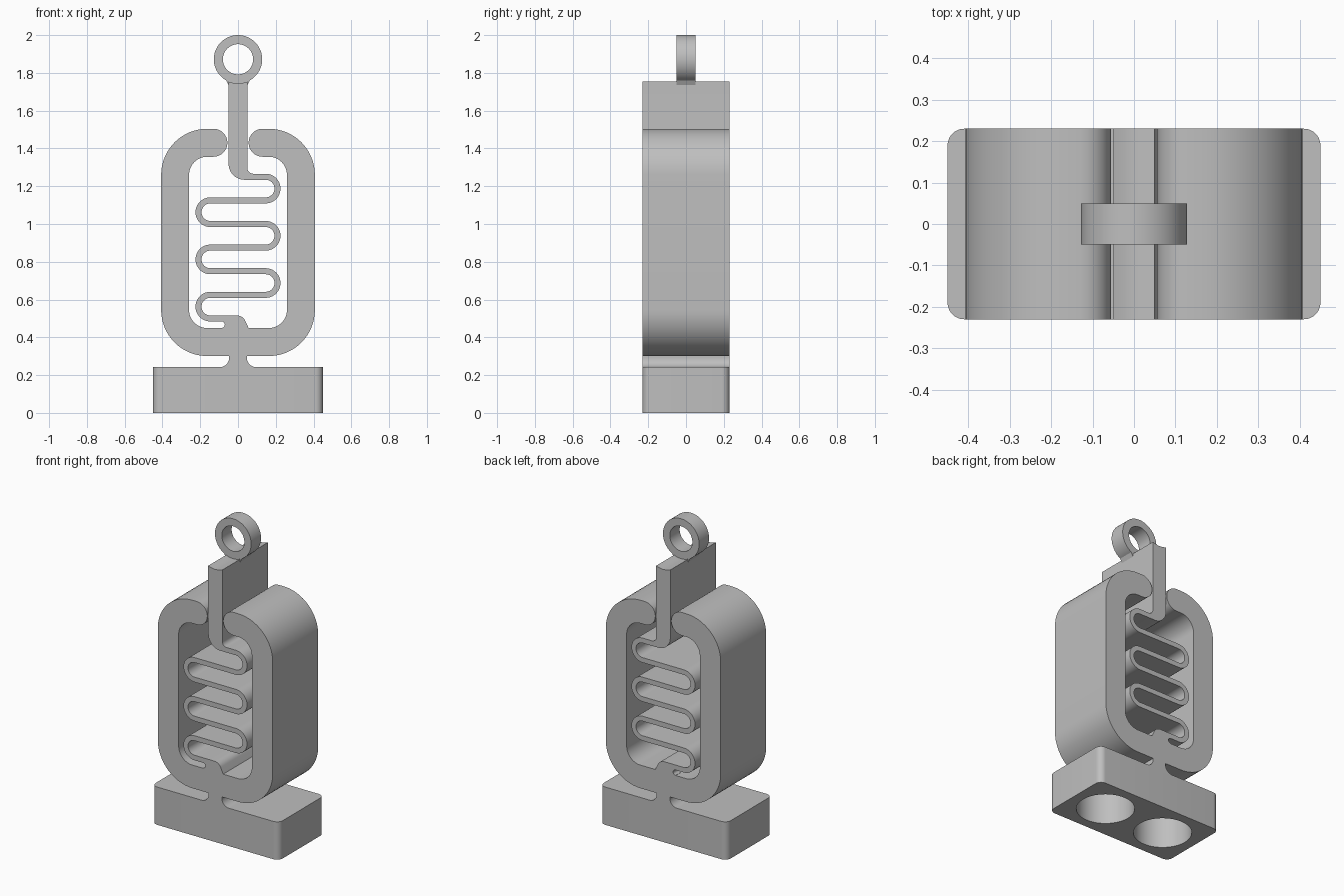
import bpy, bmesh, math
from mathutils import Vector, Matrix

if "Cube" in bpy.data.objects:
    bpy.data.objects.remove(bpy.data.objects["Cube"])

grey = bpy.data.materials.new("plain_grey")
grey.use_nodes = True
grey.diffuse_color = (0.52, 0.52, 0.52, 1)
grey.node_tree.nodes["Principled BSDF"].inputs["Base Color"].default_value = (0.52, 0.52, 0.52, 1)

DEPTH = 0.23      # half depth of the body
RING_Z = 1.872
RING_R = 0.128


def rounded(corners, closed=True, steps=10):
    """Replace each (a, b, radius) corner with a fillet arc."""
    pts = [Vector(c[:2]) for c in corners]
    out = []
    n = len(pts)
    for i, c in enumerate(corners):
        r = c[2] if len(c) > 2 else 0
        if r == 0 or (not closed and i in (0, n - 1)):
            out.append(pts[i])
            continue
        u = (pts[i - 1] - pts[i]).normalized()
        v = (pts[(i + 1) % n] - pts[i]).normalized()
        half = u.angle(v) / 2
        centre = pts[i] + (u + v).normalized() * (r / math.sin(half))
        start = pts[i] + u * (r / math.tan(half)) - centre
        end = pts[i] + v * (r / math.tan(half)) - centre
        sweep = start.angle_signed(end)
        for k in range(steps + 1):
            out.append(centre + Matrix.Rotation(-sweep * k / steps, 2) @ start)
    return [p for i, p in enumerate(out) if (p - out[i - 1]).length > 1e-5]


def strip(path, half, round_ends=False):
    """Outline of a band that follows an open path."""
    left, right = [], []
    for i, p in enumerate(path):
        d = (path[min(i + 1, len(path) - 1)] - path[max(i - 1, 0)]).normalized()
        side = Vector((-d.y, d.x)) * half
        left.append(p + side)
        right.append(p - side)

    def cap(centre, start):
        if not round_ends:
            return []
        return [centre + Matrix.Rotation(-math.pi * k / 16, 2) @ (start - centre)
                for k in range(1, 16)]
    return left + cap(path[-1], left[-1]) + right[::-1] + cap(path[0], right[0])


def finish(name, bm):
    bmesh.ops.recalc_face_normals(bm, faces=bm.faces)
    mesh = bpy.data.meshes.new(name)
    bm.to_mesh(mesh)
    bm.free()
    obj = bpy.data.objects.new(name, mesh)
    bpy.context.collection.objects.link(obj)
    mesh.materials.append(grey)
    return obj


def prism(name, outline, low, high, upright=True):
    """Extrude an outline along y (upright) or along z."""
    bm = bmesh.new()
    place = (lambda p: (p.x, low, p.y)) if upright else (lambda p: (p.x, p.y, low))
    face = bm.faces.new([bm.verts.new(place(p)) for p in outline])
    moved = bmesh.ops.extrude_face_region(bm, geom=[face], use_keep_orig=True)
    shift = Vector((0, high - low, 0)) if upright else Vector((0, 0, high - low))
    bmesh.ops.translate(bm, vec=shift,
                        verts=[g for g in moved["geom"] if isinstance(g, bmesh.types.BMVert)])
    return finish(name, bm)


def circle(x, y, r, n=64):
    return [Vector((x + r * math.cos(math.tau * k / n), y + r * math.sin(math.tau * k / n)))
            for k in range(n)]


def smooth(obj):
    bpy.ops.object.select_all(action='DESELECT')
    obj.select_set(True)
    bpy.context.view_layer.objects.active = obj
    bpy.ops.object.shade_smooth_by_angle(angle=math.radians(30))


parts = []

# Base block with two round pockets underneath
base = prism("base", rounded([(-0.45, -DEPTH, 0.04), (0.45, -DEPTH, 0.04),
                              (0.45, DEPTH, 0.04), (-0.45, DEPTH, 0.04)]), 0, 0.242, False)
for x in (-0.217, 0.217):
    cutter = prism("pocket_cutter", circle(x, 0, 0.17), -0.05, 0.205, False)
    cutter.hide_render = True
    cut = base.modifiers.new("pocket", 'BOOLEAN')
    cut.object = cutter
    cut.operation = 'DIFFERENCE'
    cut.solver = 'EXACT'
    bpy.context.view_layer.objects.active = base
    bpy.ops.object.modifier_apply(modifier=cut.name)
    bpy.data.objects.remove(cutter)
parts.append(base)

# Neck flaring into the base
half_neck = [(-0.047, 0.305), (-0.047, 0.242, 0.05), (-0.1, 0.242), (-0.1, 0.235)]
mirrored = [(-c[0],) + c[1:] for c in reversed(half_neck)]
parts.append(prism("neck", rounded(half_neck + mirrored), -DEPTH, DEPTH))

# Thick frame, open at the top with round lips
frame_path = rounded([(-0.13, 1.43), (-0.333, 1.43, 0.17), (-0.333, 0.375, 0.17),
                      (0.333, 0.375, 0.17), (0.333, 1.43, 0.17), (0.13, 1.43)], False, 16)
parts.append(prism("frame", strip(frame_path, 0.074, True), -DEPTH, DEPTH))

# Zigzag leaf spring
corners = [(0.09, 1.25)]
for i in range(6):
    x = 0.209 if i % 2 == 0 else -0.209
    z = 1.25 - 0.125 * i
    corners += [(x, z, 0.0624), (x, z - 0.125, 0.0624)]
corners.append((-0.088, 0.5))
parts.append(prism("spring", strip(rounded(corners, False), 0.016), -DEPTH, DEPTH))

# Foot joining the spring to the frame
foot = [(-0.088, 0.445), (-0.088, 0.45), (-0.07, 0.45, 0.0169), (-0.07, 0.484, 0.0169),
        (-0.088, 0.484), (-0.088, 0.516), (0.025, 0.516, 0.05), (0.058, 0.445)]
parts.append(prism("spring_foot", rounded(foot), -DEPTH, DEPTH))

# Plunger blade, its top hollowed to follow the ring
hollow = [(x, RING_Z - math.sqrt(RING_R ** 2 - x * x)) for x in (0.05, 0.025, 0, -0.025, -0.05)]
blade = [(-0.05, 1.234, 0.085), (0.09, 1.234), (0.09, 1.266), (0.05, 1.266, 0.03)]
parts.append(prism("plunger", rounded(hollow + blade), -DEPTH, DEPTH))

# Pull ring and its small root
bm = bmesh.new()
section = [bm.verts.new((r, y, RING_Z)) for r, y in
           ((0.08, -0.05), (RING_R, -0.05), (RING_R, 0.05), (0.08, 0.05))]
edges = [bm.edges.new((section[i - 1], section[i])) for i in range(4)]
bmesh.ops.spin(bm, geom=section + edges, cent=(0, 0, RING_Z), axis=(0, 1, 0),
               angle=math.tau, steps=64, use_merge=True)
bmesh.ops.remove_doubles(bm, verts=bm.verts, dist=1e-5)
parts.append(finish("pull_ring", bm))
root = [(-0.07, 1.775), (-0.05, 1.735), (0.05, 1.735), (0.07, 1.775)]
parts.append(prism("ring_root", rounded(root), -0.05, 0.05))

for part in parts:
    smooth(part)
